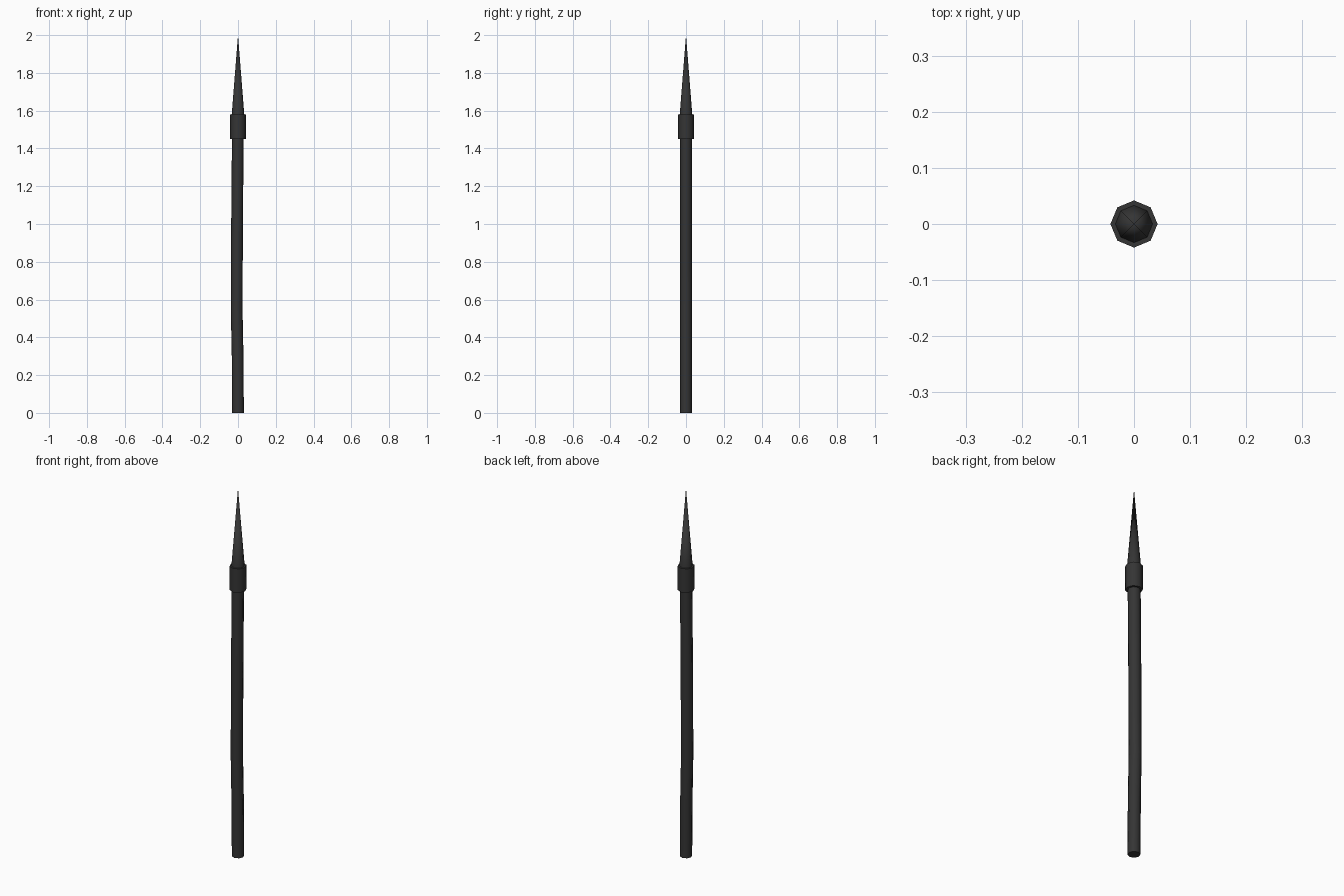
import bpy, bmesh, math

if "Cube" in bpy.data.objects:
    bpy.data.objects.remove(bpy.data.objects["Cube"])

SIDES = 8


def lathe(name, rings):
    """Skin octagonal rings given as (x offset, z, radius); radius 0 makes a point."""
    bm = bmesh.new()
    loops = []
    for x, z, r in rings:
        if r == 0:
            loops.append([bm.verts.new((x, 0, z))])
        else:
            loops.append([bm.verts.new((x + r * math.cos(math.tau * i / SIDES),
                                        r * math.sin(math.tau * i / SIDES), z))
                          for i in range(SIDES)])
    for a, b in zip(loops, loops[1:]):
        for i in range(SIDES):
            j = (i + 1) % SIDES
            if len(b) == 1:
                bm.faces.new((a[i], a[j], b[0]))
            else:
                bm.faces.new((a[i], a[j], b[j], b[i]))
    for loop in (loops[0], loops[-1]):
        if len(loop) > 1:
            bm.faces.new(loop)
    bmesh.ops.recalc_face_normals(bm, faces=bm.faces)
    mesh = bpy.data.meshes.new(name)
    bm.to_mesh(mesh)
    bm.free()
    obj = bpy.data.objects.new(name, mesh)
    bpy.context.collection.objects.link(obj)
    mat = bpy.data.materials.get("dark") or bpy.data.materials.new("dark")
    mat.diffuse_color = (0.035, 0.035, 0.035, 1)
    mat.use_nodes = True
    mat.node_tree.nodes["Principled BSDF"].inputs["Base Color"].default_value = mat.diffuse_color
    mesh.materials.append(mat)
    bpy.context.view_layer.objects.active = obj
    obj.select_set(True)
    bpy.ops.object.shade_smooth_by_angle(angle=math.radians(50))
    obj.select_set(False)
    return obj


# Slightly bowed wooden pole
lathe("shaft", [(0, 0, 0.031), (-0.002, 0.3, 0.031), (-0.007, 0.55, 0.031),
                (-0.005, 1.0, 0.031), (-0.001, 1.46, 0.031)])

# Binding collar
lathe("collar", [(0, 1.45, 0.042), (0, 1.58, 0.042)])

# Pointed head
lathe("spear_tip", [(0, 1.57, 0.034), (0, 2.0, 0)])
